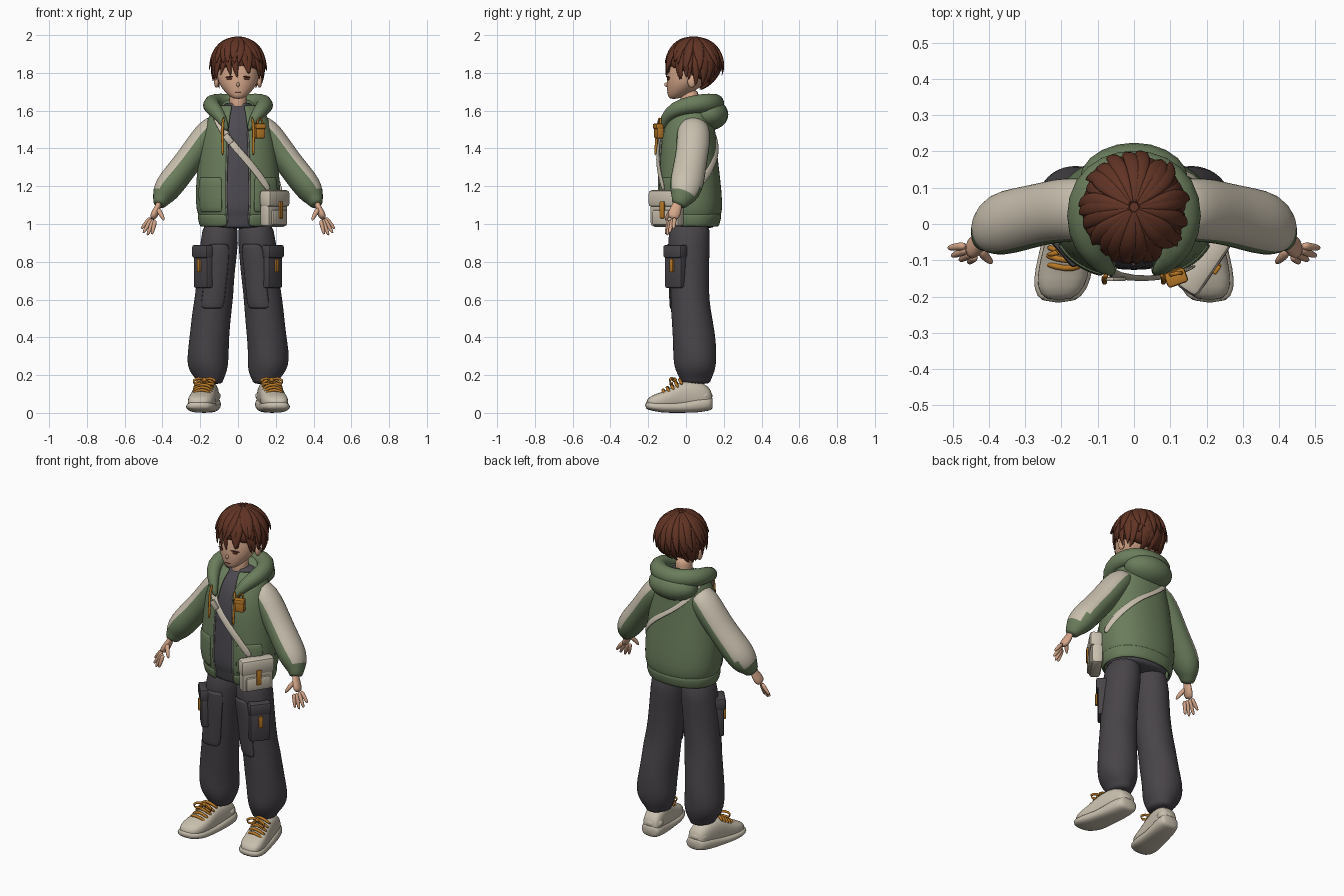
import bpy, bmesh, random
from math import sin, cos, pi, radians, copysign
from mathutils import Vector, Matrix

random.seed(4)
if "Cube" in bpy.data.objects:
    bpy.data.objects.remove(bpy.data.objects["Cube"])


def material(name, *rgb):
    m = bpy.data.materials.new(name)
    m.use_nodes = True
    m.diffuse_color = (*rgb, 1)
    m.node_tree.nodes["Principled BSDF"].inputs["Base Color"].default_value = (*rgb, 1)
    return m


green = material("moss green", .145, .205, .106)
cream = material("warm cream", .58, .52, .42)
charcoal = material("charcoal", .065, .058, .066)
slate = material("shirt slate", .075, .07, .083)
skin_tone = material("skin", .66, .38, .25)
brown = material("hair brown", .12, .034, .018)
orange = material("amber", .48, .19, .02)
lash = material("lash brown", .07, .02, .014)
grey = material("zip grey", .3, .3, .27)


# ---------- helpers ----------
def finish(bm, name, mats, sub=1, solid=0, angle=None):
    mats = mats if isinstance(mats, tuple) else (mats,)
    bmesh.ops.recalc_face_normals(bm, faces=bm.faces)
    mesh = bpy.data.meshes.new(name)
    bm.to_mesh(mesh)
    bm.free()
    obj = bpy.data.objects.new(name, mesh)
    bpy.context.collection.objects.link(obj)
    for m in mats:
        mesh.materials.append(m)
    for p in mesh.polygons:
        p.use_smooth = True
    if angle:
        mesh.set_sharp_from_angle(angle=radians(angle))
    if solid:
        mod = obj.modifiers.new("thickness", "SOLIDIFY")
        mod.thickness, mod.offset = solid, 0
    if sub:
        obj.modifiers.new("smooth", "SUBSURF").levels = sub
        obj.modifiers["smooth"].render_levels = sub
    return obj


def skin(name, rings, mats, closed=True, **opts):
    """Bridge equal rings of points into one surface."""
    bm = bmesh.new()
    rows = [[bm.verts.new(p) for p in r] for r in rings]
    n = len(rows[0])
    for a, b in zip(rows, rows[1:]):
        for i in range(n if closed else n - 1):
            j = (i + 1) % n
            bm.faces.new((a[i], a[j], b[j], b[i]))
    if closed:
        bm.faces.new(rows[0])
        bm.faces.new(rows[-1])
    return finish(bm, name, mats, **opts)


def squash(v, p):
    return copysign(abs(v) ** p, v)


def hoop(z, cx, cy, rx, ry, n=20, power=1, fold=0):
    pts = []
    for i in range(n):
        a = 2 * pi * i / n
        k = 1 + fold * sin(3 * a + z * 23)
        pts.append((cx + rx * k * squash(cos(a), power), cy + ry * k * squash(sin(a), power), z))
    return pts


def tube(name, pts, widths, mats, flat=1, n=10, centre=(0, .02, 1.3), **opts):
    """Sweep an ellipse; its thin axis points away from the given centre."""
    pts = [Vector(p) for p in pts]
    rings = []
    for i, p in enumerate(pts):
        t = (pts[min(i + 1, len(pts) - 1)] - pts[max(i - 1, 0)]).normalized()
        side = t.cross(p - Vector(centre)).normalized()
        out = side.cross(t)
        w = widths[i] if isinstance(widths, (list, tuple)) else widths
        ring = [2 * pi * k / n for k in range(n)]
        rings.append([p + side * w * cos(a) + out * w * flat * sin(a) for a in ring])
    return skin(name, rings, mats, **opts)


def box(name, loc, size, mat, turn=0, bevel=.012, tilt=0):
    bm = bmesh.new()
    bmesh.ops.create_cube(bm, size=1, matrix=Matrix.Diagonal((*size, 1)))
    bmesh.ops.bevel(bm, geom=bm.edges[:], offset=bevel, segments=2, profile=.5, affect="EDGES")
    bm.transform(Matrix.Translation(loc) @ Matrix.Rotation(turn, 4, "Z") @ Matrix.Rotation(tilt, 4, "Y"))
    return finish(bm, name, mat, sub=0, angle=40)


def blob(name, loc, size, mat, turn=0, tilt=0):
    bm = bmesh.new()
    bmesh.ops.create_uvsphere(bm, u_segments=20, v_segments=12, radius=1)
    bm.transform(Matrix.Translation(loc) @ Matrix.Rotation(turn, 4, "Z")
                 @ Matrix.Rotation(tilt, 4, "Y") @ Matrix.Diagonal((*size, 1)))
    return finish(bm, name, mat, sub=0)


# ---------- jacket and shirt ----------
TORSO = [(.99, .022, .19, .14), (1.02, .022, .2, .15), (1.05, .022, .2, .153), (1.07, .022, .215, .165),
         (1.17, .02, .22, .163), (1.3, .014, .208, .153), (1.45, .01, .19, .141),
         (1.55, .022, .16, .122), (1.6, .035, .13, .1), (1.63, .04, .1, .07)]


def torso(angle, z, off=0):
    """Point on the jacket surface at an angle measured from the front."""
    lo = max([r for r in TORSO if r[0] <= z] or TORSO[:1])
    hi = min([r for r in TORSO if r[0] > z] or TORSO[-1:])
    t = (z - lo[0]) / (hi[0] - lo[0]) if hi != lo else 0
    cy, rx, ry = (a + (b - a) * t for a, b in zip(lo[1:], hi[1:]))
    return Vector(((rx + off) * squash(sin(angle), .9), cy - (ry + off) * squash(cos(angle), .9), z))


def panel(name, a0, a1, heights, mat, off, cols, solid):
    span = [a0 + (a1 - a0) * i / cols for i in range(cols + 1)]
    return skin(name, [[torso(a, z, off) for a in span] for z in heights], mat, closed=False, solid=solid)


GAP = radians(14)
panel("jacket_body", GAP, 2 * pi - GAP, [r[0] for r in TORSO], green, 0, 32, .014)
panel("jacket_hem", GAP, 2 * pi - GAP, (.985, 1.02, 1.055), green, .006, 32, .012)
skin("shirt", [hoop(.975, 0, .02, .175, .13)] + [hoop(z, 0, cy, rx - .02, ry - .014, power=.9) for z, cy, rx, ry in TORSO]
     + [hoop(1.645, 0, .025, .06, .06)], slate)
for s, side in ((1, "left"), (-1, "right")):
    panel(side + "_jacket_pocket", s * radians(20), s * radians(66), (1.06, 1.12, 1.18, 1.25), green, .007, 8, .01)
    tube(side + "_zip", [torso(s * GAP, 1 + .05 * i, .006) for i in range(11)], .006, grey, n=6)
    # drawstring with hanging cord
    tube(side + "_drawstring", [(s * .075, -.14, 1.57), (s * .085, -.152, 1.5), (s * .08, -.158, 1.42),
                                (s * .082, -.163, 1.36)], .008, orange, n=8)
    # sleeve: pale band along the outer face, green cuff
    arm = [(.09, .04, 1.535), (.15, .04, 1.49), (.205, .038, 1.415), (.265, .025, 1.33), (.32, .012, 1.26),
           (.37, 0, 1.195), (.397, -.015, 1.15), (.41, -.03, 1.122), (.418, -.042, 1.095)]
    sleeve = tube(side + "_sleeve", [(s * x, y, z) for x, y, z in arm],
                  [.075, .09, .089, .087, .09, .09, .073, .048, .042], (green, cream), n=20, flat=.84)
    for p in sleeve.data.polygons:
        if p.normal.dot(Vector((s * .77, .1, .63))) > .45 and p.center.z > 1.17:
            p.material_index = 1

# hood folded round the neck
half = [(.055, -.135, 1.49), (.085, -.115, 1.56), (.128, -.06, 1.61), (.148, .02, 1.632), (.125, .1, 1.64), (.07, .145, 1.64)]
loop = half + [(0, .155, 1.635)] + [(-x, y, z) for x, y, z in reversed(half)]
wide = [.012, .028, .042, .047, .052, .052]
tube("hood_rim", loop, wide + [.054] + wide[::-1], green, n=14, centre=(0, .02, 1.55))
blob("hood_back", (0, .12, 1.58), (.15, .104, .085), green)

# ---------- head ----------
HEAD = [(1.662, -.065, .018, .016), (1.672, -.055, .04, .04), (1.695, -.035, .066, .065), (1.73, -.008, .096, .095),
        (1.77, .01, .112, .114), (1.83, .03, .118, .125), (1.9, .04, .105, .115), (1.95, .04, .07, .08)]
skin("head", [hoop(z, 0, cy, rx, ry) for z, cy, rx, ry in HEAD], skin_tone)
skin("neck", [hoop(z, 0, .02, .047, .05) for z in (1.56, 1.64, 1.72)], skin_tone)
blob("nose", (0, -.103, 1.738), (.008, .012, .012), skin_tone)
blob("mouth", (0, -.097, 1.697), (.017, .004, .002), lash)
for s, side in ((1, "left"), (-1, "right")):
    blob(side + "_ear", (s * .114, .03, 1.755), (.013, .022, .033), skin_tone)
    blob(side + "_iris", (s * .047, -.094, 1.77), (.016, .004, .009), brown, s * .42)
    blob(side + "_eyelash", (s * .048, -.096, 1.779), (.025, .004, .003), lash, s * .42, s * .12)


# ---------- hair ----------
def scalp(a, phi, k=1):
    """Point on the hair volume; it tucks in towards the nape."""
    low = phi > pi / 2
    base = max(sin(phi), .01)
    rx = base ** .4 if low else base
    ry = base ** (1.6 if cos(a) < 0 else .4) if low else base
    return Vector((.138 * rx * sin(a) * k, .045 - .147 * ry * cos(a) * k, 1.845 + .148 * cos(phi)))


def hairline(a):
    return radians(135 - 21 * cos(a))


steps = [2 * pi * i / 40 for i in range(40)]
skin("hair_cap", [[scalp(a, (hairline(a) - .22 - .1 * (i % 2)) * t, .98) for i, a in enumerate(steps)]
                  for t in (.03, .25, .4, .55, .7, .85, 1)], brown)
for layer, count, reach, lift in (("under", 32, 1, 1), ("top", 24, .74, 1.03)):
    for i in range(count):
        a = 2 * pi * (i + random.uniform(-.3, .3)) / count
        end = hairline(a) * reach + random.uniform(-.16, .12)
        drift = random.uniform(-.3, .3)
        flare = random.uniform(.05, .14)
        path = [scalp(a + drift * t * t, end * t, lift * (.98 + flare * t ** 4)) for t in (.03, .25, .45, .65, .85, 1)]
        tube(f"hair_lock_{layer}_{i}", path, [.003, .014, .024, .026, .017, .002], brown,
             flat=.45, n=6, centre=(0, .045, 1.8))

# ---------- hands ----------
for s, side in ((1, "left"), (-1, "right")):
    tube(side + "_palm", [(s * .416, -.042, 1.12), (s * .424, -.05, 1.09), (s * .437, -.06, 1.06), (s * .456, -.073, 1.025)],
         [.026, .028, .037, .03], skin_tone, flat=.6)
    tips = [(.512, -.066, .974), (.502, -.088, .952), (.48, -.1, .94), (.456, -.106, .945)]
    for k, tip in enumerate(tips):
        root = Vector((.464 - .009 * k, -.06 - .01 * k, 1.035 - .004 * k))
        pts = [root.lerp(Vector(tip), t) for t in (0, .5, .9, 1)]
        tube(f"{side}_finger_{k}", [(s * p.x, p.y, p.z) for p in pts], [.013, .012, .009, .004], skin_tone, n=8)
    tube(side + "_thumb", [(s * .428, -.065, 1.085), (s * .41, -.09, 1.055), (s * .396, -.103, 1.03), (s * .392, -.107, 1.018)],
         [.016, .014, .01, .004], skin_tone, n=8)

# ---------- trousers ----------
LEG = [(1.04, .09, .02, .09, .11), (.9, .1, .015, .103, .113), (.75, .115, .015, .1, .106), (.62, .128, .02, .102, .104),
       (.55, .137, .027, .105, .106), (.42, .15, .04, .105, .114), (.32, .16, .048, .11, .116), (.25, .16, .05, .111, .114),
       (.2, .152, .05, .09, .095), (.175, .147, .05, .07, .08), (.15, .147, .05, .068, .078)]
for s, side in ((1, "left"), (-1, "right")):
    skin(side + "_trouser_leg", [hoop(z, s * x, y, rx, ry, fold=.03) for z, x, y, rx, ry in LEG], charcoal)
    # front overlay ending above the knee
    front = slice(13, 18) if s < 0 else slice(12, 17)
    skin(side + "_thigh_panel", [hoop(z, s * x, y, rx + .003, ry + .003, fold=.03)[front] for z, x, y, rx, ry in LEG[1:5]],
         charcoal, closed=False, solid=.008)
    # cargo pocket with flap and pull tab
    turn = s * radians(50)
    out = Vector((sin(turn), -cos(turn), 0))
    spot = Vector((s * .178, -.052, .77))
    box(side + "_cargo_pocket", spot, (.115, .06, .22), charcoal, turn)
    box(side + "_cargo_flap", spot + out * .006 + Vector((0, 0, .085)), (.123, .066, .07), charcoal, turn)
    box(side + "_cargo_tab", spot + out * .037 + Vector((0, 0, .01)), (.024, .012, .07), orange, turn, .004)

# ---------- shoes ----------
UPPER = [(.138, .035, .03, .1), (.125, .054, .02, .14), (.06, .062, .015, .175), (-.02, .064, .015, .17),
         (-.07, .068, .015, .14), (-.12, .072, .015, .112), (-.175, .068, .02, .098), (-.212, .038, .03, .07)]
for s, side in ((1, "left"), (-1, "right")):
    def section(y, w, z0, z1):
        ring = [2 * pi * i / 16 for i in range(16)]
        return [(s * (.172 - .17 * y) + w * squash(cos(a), .75), y, (z0 + z1) / 2 + (z1 - z0) / 2 * squash(sin(a), .75))
                for a in ring]
    skin(side + "_shoe_upper", [section(*r) for r in UPPER], cream)
    skin(side + "_shoe_sole", [section(y * 1.03, w + .009, max(0, (-y - .13) * .25, (y - .1) * .5),
                                       .06 + .025 * (y > .05)) for y, w, _, _ in UPPER], cream)
    blob(side + "_heel_counter", (s * .152, .095, .09), (.06, .045, .035), cream)
    # laces, knot and bow
    for k in range(5):
        y, z = -.03 - .022 * k, .182 - .014 * k
        x = s * (.172 - .17 * y)
        tube(f"{side}_lace_{k}", [(x - .056, y + .012, z - .035), (x - .025, y, z - .003), (x + .025, y - .008, z - .003),
                                  (x + .056, y + .012, z - .035)], .01, orange, n=6)
    blob(side + "_knot", (s * .178, -.062, .175), (.016, .014, .012), orange)
    for d in (-1, 1):
        x = s * .178
        tube(f"{side}_bow_{d}", [(x, -.06, .175), (x + d * .03, -.08, .188), (x + d * .064, -.085, .17),
                                 (x + d * .057, -.085, .145), (x, -.07, .162)], .009, orange, n=6)

# ---------- shoulder bag ----------
turn = radians(56)
out = Vector((sin(turn), -cos(turn), 0))
spot = Vector((.19, -.1, 1.08))
box("bag_body", spot, (.185, .065, .19), cream, turn, .02)
box("bag_flap", spot + out * .006 + Vector((0, 0, .055)), (.196, .072, .09), cream, turn, .018)
box("bag_front_pocket", spot + out * .028 - Vector((0, 0, .045)), (.14, .03, .08), cream, turn, .01)
box("bag_buckle", spot + out * .046 - Vector((0, 0, .005)), (.028, .012, .09), orange, turn, .004)
# strap hugging the jacket from the bag, over the right shoulder and across the back
front = [torso(radians(a), z, .018) for a, z in ((44, 1.17), (27, 1.26), (8, 1.35), (-13, 1.45), (-34, 1.54))]
back = [torso(radians(a), z, .01) for a, z in ((-130, 1.56), (-155, 1.5), (-180, 1.43), (160, 1.375), (142, 1.32),
                                              (124, 1.265), (106, 1.21), (90, 1.15))]
tube("bag_strap", front + [Vector((-.125, -.05, 1.6)), Vector((-.13, .04, 1.62))] + back, .02, cream, flat=.3)
box("strap_slider", torso(radians(-12), 1.45, .024), (.055, .012, .035), cream, 0, .004, radians(50))

# small pouch on the chest
box("chest_pouch", (.115, -.144, 1.49), (.054, .04, .075), orange, .35, .01)
box("pouch_flap", (.116, -.148, 1.517), (.06, .042, .028), orange, .35, .008)
tube("pouch_loop", [(.1, -.14, 1.52), (.103, -.14, 1.55), (.118, -.135, 1.562), (.13, -.135, 1.545), (.13, -.135, 1.52)],
     .007, orange, n=6)
